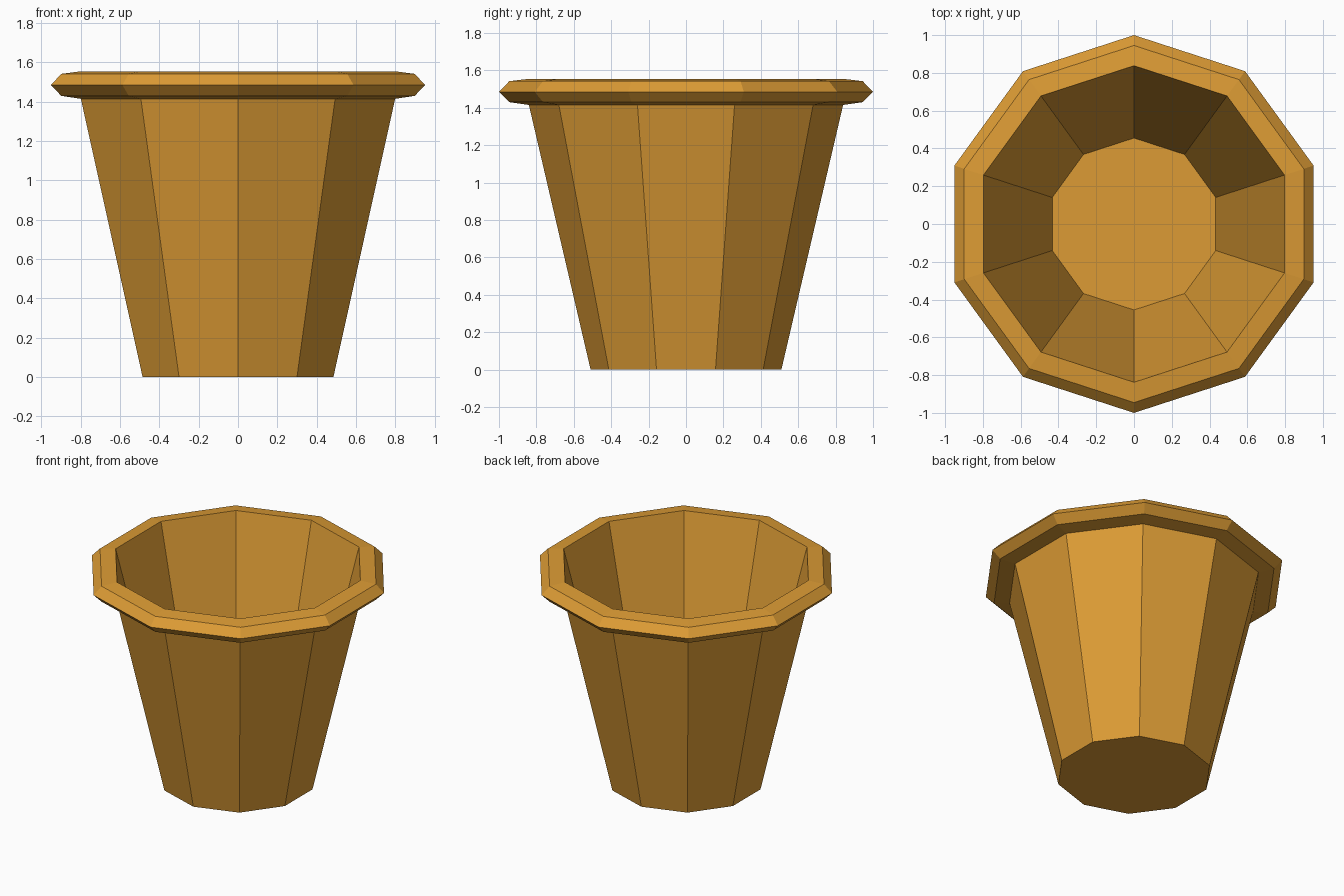
import bpy
import bmesh
from math import pi, sin, cos

cube = bpy.data.objects.get("Cube")
if cube:
    bpy.data.objects.remove(cube, do_unlink=True)

SIDES = 10

# Terracotta colour
clay = bpy.data.materials.new("ochre clay")
clay.use_nodes = True
colour = (0.72, 0.33, 0.035, 1.0)
clay.diffuse_color = colour
bsdf = clay.node_tree.nodes["Principled BSDF"]
bsdf.inputs["Base Color"].default_value = colour
bsdf.inputs["Roughness"].default_value = 0.8

# Pot wall profile as (radius, height), from outer base over the rim to the floor
profile = [
    (0.51, 0.0),      # outer base
    (0.84, 1.415),    # under the rim
    (0.945, 1.43),
    (1.0, 1.485),     # widest edge of the rim
    (0.945, 1.542),
    (0.838, 1.555),   # inner lip
    (0.455, 0.05),    # inner floor
]

# Revolve the profile, one corner facing the front
bm = bmesh.new()
rings = []
for radius, z in profile:
    angles = [-pi / 2 + 2 * pi * i / SIDES for i in range(SIDES)]
    rings.append([bm.verts.new((radius * cos(a), radius * sin(a), z)) for a in angles])
for low, high in zip(rings, rings[1:]):
    for i in range(SIDES):
        j = (i + 1) % SIDES
        bm.faces.new((low[i], low[j], high[j], high[i]))

# Underside and inner floor
bm.faces.new(rings[0][::-1])
bm.faces.new(rings[-1])
bmesh.ops.recalc_face_normals(bm, faces=bm.faces)

mesh = bpy.data.meshes.new("flower_pot")
bm.to_mesh(mesh)
bm.free()
mesh.materials.append(clay)
pot = bpy.data.objects.new("flower_pot", mesh)
bpy.context.collection.objects.link(pot)
